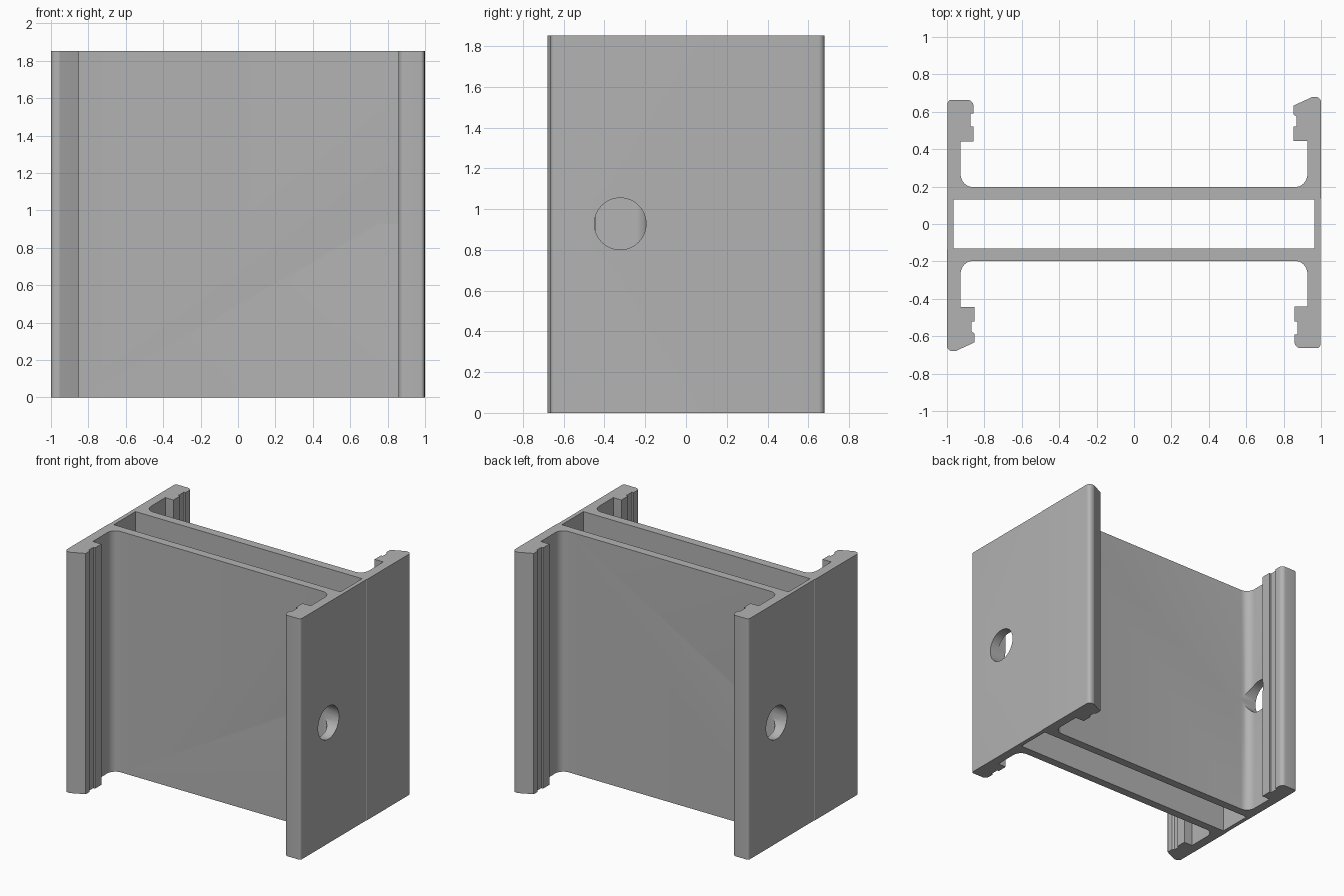
import bpy, bmesh
from math import radians, pi, sin, cos
from mathutils import Matrix, Vector

old = bpy.data.objects.get("Cube")
if old:
    bpy.data.objects.remove(old, do_unlink=True)

HEIGHT = 1.853
HOLE_Y, HOLE_Z, HOLE_R = 0.323, 0.928, 0.127

metal = bpy.data.materials.new("plain grey metal")
metal.use_nodes = True
GREY = (0.45, 0.45, 0.45, 1)
metal.diffuse_color = GREY
metal.node_tree.nodes["Principled BSDF"].inputs["Base Color"].default_value = GREY


def rounded(points, steps=8):
    """Turn (x, y, radius) corners into an outline with rounded corners."""
    out = []
    for i, (x, y, r) in enumerate(points):
        p = Vector((x, y))
        if not r:
            out.append(p)
            continue
        a = (Vector(points[i - 1][:2]) - p).normalized()
        b = (Vector(points[(i + 1) % len(points)][:2]) - p).normalized()
        half = a.angle(b) / 2
        centre = p + (a + b).normalized() * (r / sin(half))
        start = p + a * (r * cos(half) / sin(half)) - centre
        end = p + b * (r * cos(half) / sin(half)) - centre
        sweep = start.angle_signed(end)
        for k in range(steps + 1):
            turn = Matrix.Rotation(-sweep * k / steps, 2)
            out.append(centre + turn @ start)
    return out


def add_object(name, bm):
    bmesh.ops.recalc_face_normals(bm, faces=bm.faces)
    mesh = bpy.data.meshes.new(name)
    bm.to_mesh(mesh)
    bm.free()
    mesh.materials.append(metal)
    obj = bpy.data.objects.new(name, mesh)
    bpy.context.collection.objects.link(obj)
    return obj


def cut(target, cutter):
    cutter.hide_render = True
    mod = target.modifiers.new("cut", "BOOLEAN")
    mod.operation, mod.solver, mod.object = "DIFFERENCE", "EXACT", cutter
    bpy.context.view_layer.objects.active = target
    bpy.ops.object.modifier_apply(modifier=mod.name)
    bpy.data.objects.remove(cutter, do_unlink=True)


# Half of the section: bevelled clip, web face, square clip
half = [
    (0.997, 0.135, 0), (1, 0.14, 0), (1, 0.68, 0.03), (0.955, 0.68, 0.02), (0.853, 0.633, 0.004),
    (0.853, 0.585, 0), (0.868, 0.575, 0), (0.868, 0.52, 0), (0.853, 0.52, 0),
    (0.853, 0.443, 0), (0.927, 0.443, 0), (0.927, 0.197, 0.068),
    (-0.927, 0.197, 0.068), (-0.927, 0.44, 0), (-0.858, 0.44, 0),
    (-0.858, 0.52, 0), (-0.873, 0.52, 0), (-0.873, 0.59, 0), (-0.858, 0.59, 0),
    (-0.858, 0.664, 0.034), (-0.997, 0.664, 0.02),
]
# The other half is the same, turned half way round
outline = rounded(half + [(-x, -y, r) for x, y, r in half])

# Extruded body
bm = bmesh.new()
base = bm.faces.new([bm.verts.new((p.x, p.y, 0)) for p in outline])
top = bmesh.ops.extrude_face_region(bm, geom=[base])
bmesh.ops.translate(bm, vec=(0, 0, HEIGHT),
                    verts=[v for v in top["geom"] if isinstance(v, bmesh.types.BMVert)])
beam = add_object("extruded_beam", bm)

# Rectangular channel between the two webs
bm = bmesh.new()
bmesh.ops.create_cube(bm, size=1, matrix=Matrix.Translation((0, 0, HEIGHT / 2))
                      @ Matrix.Diagonal((1.93, 0.264, HEIGHT + 0.2, 1)))
cut(beam, add_object("channel_cutter", bm))

# One round hole in each flange
for side in (1, -1):
    bm = bmesh.new()
    bmesh.ops.create_cone(
        bm, cap_ends=True, segments=48, radius1=HOLE_R, radius2=HOLE_R, depth=0.4,
        matrix=Matrix.Translation((side * 0.95, -side * HOLE_Y, HOLE_Z))
        @ Matrix.Rotation(pi / 2, 4, "Y"))
    cut(beam, add_object("hole_cutter", bm))

bpy.ops.object.select_all(action="DESELECT")
beam.select_set(True)
bpy.context.view_layer.objects.active = beam
bpy.ops.object.shade_smooth_by_angle(angle=radians(30))
